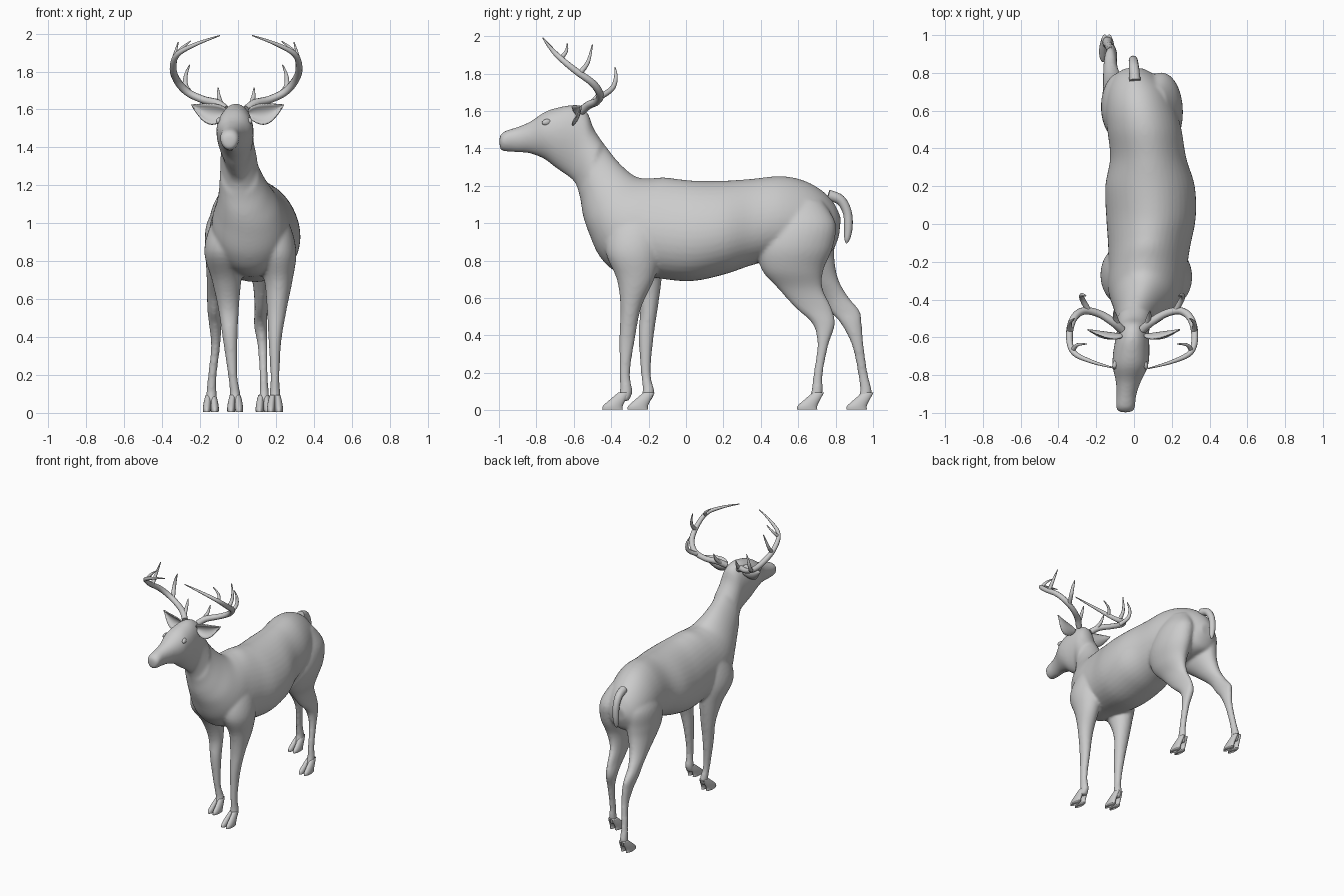
import bpy, bmesh, math
from mathutils import Vector


def smooth_path(pts, n=5):
    """Catmull-Rom resampling of equal-length tuples."""
    out = []
    for i in range(len(pts) - 1):
        p0, p1 = pts[max(i - 1, 0)], pts[i]
        p2, p3 = pts[i + 1], pts[min(i + 2, len(pts) - 1)]
        for k in range(n):
            t = k / n
            out.append(tuple(0.5 * (2 * b + (c - a) * t + (2 * a - 5 * b + 4 * c - d) * t * t
                                    + (3 * b - a - 3 * c + d) * t ** 3)
                             for a, b, c, d in zip(p0, p1, p2, p3)))
    return out + [pts[-1]]


def mesh_object(name, bm):
    bmesh.ops.recalc_face_normals(bm, faces=bm.faces)
    for f in bm.faces:
        f.smooth = True
    me = bpy.data.meshes.new(name)
    bm.to_mesh(me)
    bm.free()
    ob = bpy.data.objects.new(name, me)
    bpy.context.collection.objects.link(ob)
    return ob


def loft(bm, rings):
    rows = [[bm.verts.new(p) for p in r] for r in rings]
    m = len(rows[0])
    for a, b in zip(rows, rows[1:]):
        for j in range(m):
            bm.faces.new((a[j], a[(j + 1) % m], b[(j + 1) % m], b[j]))
    bm.faces.new(rows[0][::-1])
    bm.faces.new(rows[-1])


def circle(m=28):
    return [(math.cos(2 * math.pi * j / m), math.sin(2 * math.pi * j / m)) for j in range(m)]


def limb(bm, stations):
    """Horizontal elliptical sections: x, y, z, half width, half depth."""
    loft(bm, [[(x + rx * c, y + ry * s, z) for c, s in circle()]
              for x, y, z, rx, ry in smooth_path(stations)])


def tube(name, pts, res=3):
    """Tapered round tube: x, y, z, radius."""
    cu = bpy.data.curves.new(name, 'CURVE')
    cu.dimensions, cu.bevel_depth, cu.bevel_resolution, cu.use_fill_caps = '3D', 1.0, res, True
    path = smooth_path(pts)
    sp = cu.splines.new('POLY')
    sp.points.add(len(path) - 1)
    for p, (x, y, z, r) in zip(sp.points, path):
        p.co, p.radius = (x, y, z, 1), max(r, 0.002)
    sp.use_smooth = True
    ob = bpy.data.objects.new(name, cu)
    bpy.context.collection.objects.link(ob)
    bpy.ops.object.select_all(action='DESELECT')
    ob.select_set(True)
    bpy.context.view_layer.objects.active = ob
    bpy.ops.object.convert(target='MESH')


# Head, neck and trunk: top y, z, bottom y, z, centre x, half width
trunk = [
    (-.997, 1.465, -.997, 1.42, -.045, .025), (-.97, 1.492, -.985, 1.388, -.045, .048),
    (-.90, 1.515, -.91, 1.38, -.04, .052), (-.83, 1.545, -.84, 1.375, -.03, .066),
    (-.755, 1.595, -.76, 1.345, -.02, .092), (-.68, 1.62, -.70, 1.30, -.015, .096),
    (-.60, 1.63, -.65, 1.265, -.01, .09), (-.53, 1.595, -.61, 1.235, -.005, .085),
    (-.49, 1.50, -.585, 1.20, 0, .09), (-.42, 1.40, -.565, 1.13, .01, .105),
    (-.35, 1.315, -.55, 1.04, .03, .13), (-.27, 1.25, -.52, .95, .05, .165),
    (-.2, 1.24, -.46, .82, .06, .195), (-.12, 1.245, -.36, .735, .07, .205),
    (-.05, 1.237, -.18, .71, .08, .215), (.05, 1.227, .02, .69, .09, .235),
    (.2, 1.227, .2, .725, .085, .235), (.35, 1.237, .35, .775, .075, .2),
    (.5, 1.252, .5, .81, .055, .195), (.62, 1.232, .6, .81, .035, .185),
    (.72, 1.18, .7, .82, .02, .16), (.79, 1.11, .78, .85, .005, .11),
    (.828, 1.03, .818, .93, 0, .05)]
bm = bmesh.new()
rings = []
for ty, tz, by, bz, x, rx in smooth_path(trunk):
    k = .13 if by > -.57 else -.12      # pear-shaped trunk, wider cranium
    rings.append([(x + rx * c * (1 - k * s), (ty + by) / 2 + s * (ty - by) / 2,
                   (tz + bz) / 2 + s * (tz - bz) / 2) for c, s in circle(40)])
loft(bm, rings)

# Front legs with shoulders (right, then left)
limb(bm, [(.195, -.34, .05, .03, .035), (.195, -.32, .1, .028, .034), (.195, -.327, .2, .024, .028),
          (.195, -.315, .38, .034, .042), (.205, -.295, .55, .053, .056), (.213, -.27, .7, .075, .1),
          (.2, -.28, .85, .108, .15), (.175, -.26, 1.0, .095, .14), (.14, -.22, 1.13, .05, .08)])
limb(bm, [(-.015, -.22, .05, .03, .035), (-.015, -.2, .1, .028, .032), (-.028, -.215, .2, .025, .026),
          (-.042, -.213, .4, .04, .041), (-.05, -.2, .55, .055, .05), (-.06, -.22, .7, .078, .09),
          (-.07, -.27, .85, .108, .15), (-.045, -.26, 1.0, .095, .14), (0, -.22, 1.13, .05, .08)])
# Hind legs with thighs (right, then left)
limb(bm, [(.135, .685, .05, .03, .035), (.138, .7, .1, .025, .031), (.135, .707, .2, .022, .025),
          (.13, .732, .35, .026, .03), (.12, .737, .46, .035, .06), (.122, .68, .55, .035, .098),
          (.13, .612, .65, .048, .12), (.145, .57, .75, .08, .165), (.15, .585, .87, .108, .2),
          (.14, .62, 1.0, .105, .18), (.11, .61, 1.12, .07, .12)])
limb(bm, [(-.14, .945, .05, .03, .035), (-.14, .962, .1, .028, .032), (-.135, .945, .2, .023, .026),
          (-.118, .918, .35, .024, .032), (-.12, .885, .46, .032, .055), (-.125, .85, .53, .035, .08),
          (-.122, .79, .61, .042, .075), (-.105, .715, .7, .06, .1), (-.085, .645, .8, .085, .15),
          (-.075, .62, .88, .1, .175), (-.065, .63, 1.0, .1, .17), (-.03, .62, 1.12, .07, .12)])
body = mesh_object("body", bm)

# Fuse the volumes into one smooth skin
rm = body.modifiers.new("fuse", 'REMESH')
rm.mode, rm.voxel_size, rm.use_smooth_shade = 'VOXEL', .01, True
sm = body.modifiers.new("soften", 'SMOOTH')
sm.factor, sm.iterations = .5, 8
bpy.context.view_layer.objects.active = body
body.select_set(True)
bpy.ops.object.convert(target='MESH')

# Cloven hooves
for name, hx, hy in (("front_right", .195, -.34), ("front_left", -.015, -.205),
                     ("hind_right", .135, .7), ("hind_left", -.143, .965)):
    bm = bmesh.new()
    for s in (-1, 1):
        limb(bm, [(hx + s * .021, hy - .053, .004, .02, .055), (hx + s * .021, hy - .05, .025, .021, .052),
                  (hx + s * .018, hy - .022, .06, .019, .041), (hx + s * .013, hy + .008, .095, .015, .03)])
    mesh_object(name + "_hoof", bm)

# Antlers, ears and eyes, mirrored about the head's midline
beam = [(.045, -.56, 1.6, .022), (.09, -.52, 1.632, .022), (.165, -.475, 1.652, .02),
        (.245, -.46, 1.69, .02), (.3, -.5, 1.75, .02), (.322, -.59, 1.815, .018),
        (.3, -.68, 1.89, .015), (.2, -.73, 1.945, .01), (.075, -.765, 1.99, .003)]
tines = [[(.065, -.54, 1.615, .015), (.08, -.49, 1.66, .012), (.085, -.46, 1.715, .003)],
         [(.22, -.46, 1.675, .016), (.255, -.395, 1.72, .014), (.255, -.375, 1.78, .01), (.235, -.38, 1.835, .003)],
         [(.318, -.57, 1.80, .015), (.32, -.525, 1.86, .011), (.295, -.5, 1.955, .003)],
         [(.305, -.67, 1.88, .013), (.28, -.64, 1.92, .009), (.23, -.635, 1.96, .003)]]
for side, s in (("right", 1), ("left", -1)):
    flip = lambda pts: [(-.01 + s * (x + .01), y, z, r) for x, y, z, r in pts]
    tube(side + "_antler_beam", flip(beam))
    for i, t in enumerate(tines):
        tube(f"{side}_antler_tine_{i + 1}", flip(t))

    # Cupped leaf-shaped ear
    bm = bmesh.new()
    nu, nv = 14, 8
    grid = []
    for i in range(nu + 1):
        u = i / nu
        w = .018 * (1 - u) + .042 * math.sin(math.pi * u ** .8)
        row = []
        for j in range(nv + 1):
            v = 2 * j / nv - 1
            p = Vector((.06 + .185 * u - .01 * v * w / .04, -.585 + .025 * u - .6 * w * v * v,
                        1.575 + .05 * u - .02 * math.sin(math.pi * u) + w * v))
            row.append(bm.verts.new((-.002 + s * p.x, p.y, p.z)))
        grid.append(row)
    for i in range(nu):
        for j in range(nv):
            bm.faces.new((grid[i][j], grid[i + 1][j], grid[i + 1][j + 1], grid[i][j + 1]))
    bmesh.ops.remove_doubles(bm, verts=bm.verts, dist=.0005)
    ear = mesh_object(side + "_ear", bm)
    so = ear.modifiers.new("thickness", 'SOLIDIFY')
    so.thickness, so.offset = .008, 0

    # Eye
    bpy.ops.mesh.primitive_uv_sphere_add(segments=20, ring_count=12, radius=1,
                                         location=(-.02 + s * .08, -.745, 1.54))
    eye = bpy.context.object
    eye.name, eye.scale = side + "_eye", (.014, .026, .017)
    eye.rotation_euler = (.15, 0, s * .3)
    bpy.ops.object.shade_smooth()

# Tail
tube("tail", [(.005, .76, 1.15, .03), (0, .825, 1.125, .027), (-.003, .862, 1.06, .024),
              (-.005, .868, .98, .023), (-.005, .862, .92, .016), (-.005, .857, .893, .004)], 4)
